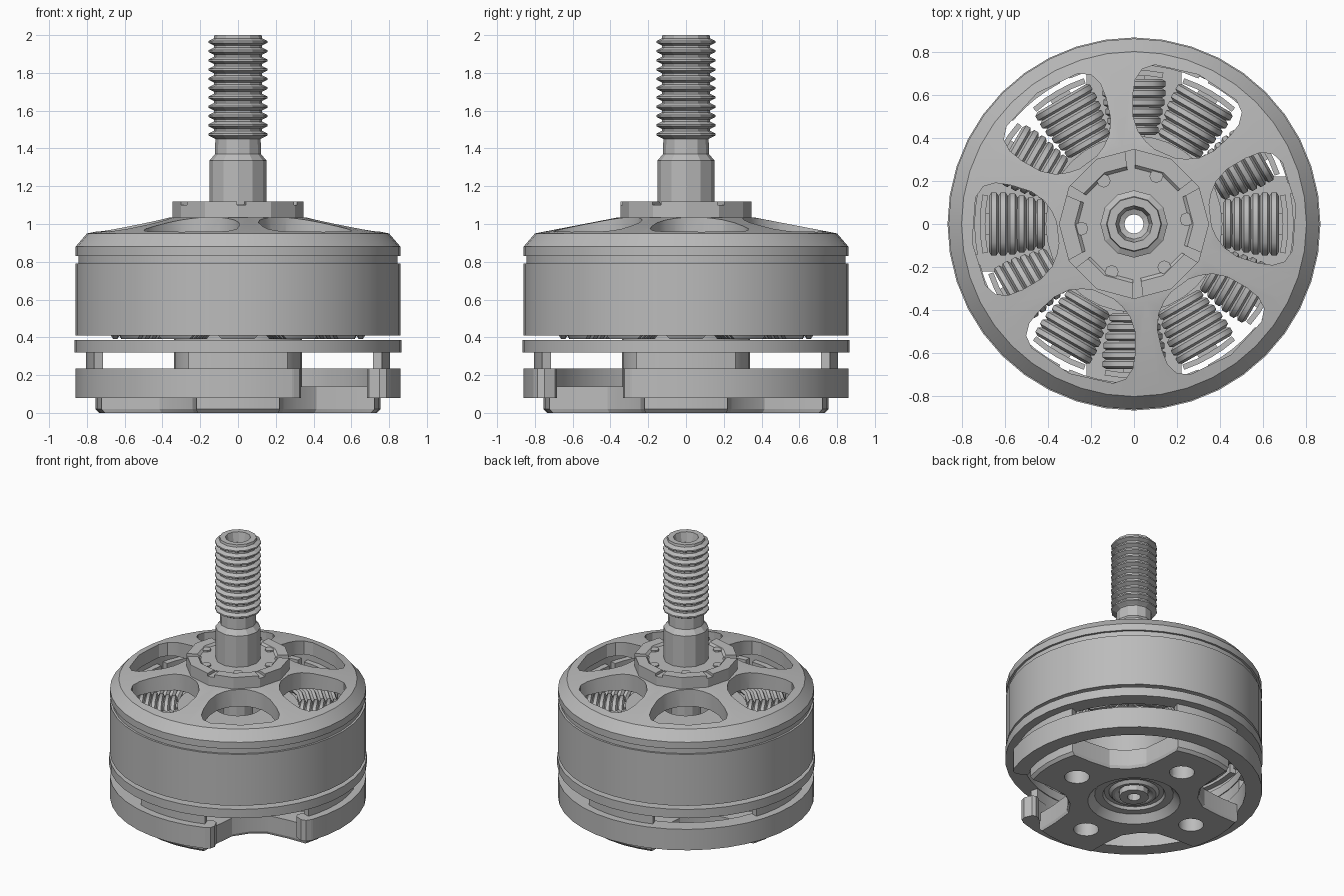
import bpy, bmesh
from math import sin, cos, pi, radians

cube = bpy.data.objects.get("Cube")
if cube:
    bpy.data.objects.remove(cube, do_unlink=True)

metal = bpy.data.materials.new("grey_metal")
metal.use_nodes = True
metal.diffuse_color = (0.5, 0.5, 0.5, 1)
metal.node_tree.nodes["Principled BSDF"].inputs["Base Color"].default_value = (0.5, 0.5, 0.5, 1)


def polar(r, deg):
    return r * cos(radians(deg)), r * sin(radians(deg))


def finish(name, bm, smooth=True):
    bmesh.ops.recalc_face_normals(bm, faces=bm.faces)
    mesh = bpy.data.meshes.new(name)
    bm.to_mesh(mesh)
    bm.free()
    mesh.materials.append(metal)
    ob = bpy.data.objects.new(name, mesh)
    bpy.context.collection.objects.link(ob)
    if smooth:
        shade(ob)
    return ob


def select(ob):
    bpy.ops.object.select_all(action='DESELECT')
    ob.select_set(True)
    bpy.context.view_layer.objects.active = ob


def shade(ob):
    select(ob)
    bpy.ops.object.shade_smooth_by_angle(angle=radians(25))


def lathe(name, profile, segs, smooth=True):
    """Spin a closed (radius, height) outline around z."""
    bm = bmesh.new()
    rings = [[bm.verts.new((*polar(r, 360 * i / segs), z)) for r, z in profile]
             for i in range(segs)]
    n = len(profile)
    for i in range(segs):
        a, b = rings[i], rings[(i + 1) % segs]
        for j in range(n):
            k = (j + 1) % n
            bm.faces.new((a[j], b[j], b[k], a[k]))
    return finish(name, bm, smooth)


def prisms(name, outlines, z0, z1, taper=1):
    """Extrude each outline upward; taper scales the lower end."""
    bm = bmesh.new()
    for pts in outlines:
        low = [bm.verts.new((x * taper, y * taper, z0)) for x, y in pts]
        high = [bm.verts.new((x, y, z1)) for x, y in pts]
        bm.faces.new(low)
        bm.faces.new(high)
        for i in range(len(pts)):
            j = (i + 1) % len(pts)
            bm.faces.new((low[i], low[j], high[j], high[i]))
    return finish(name, bm)


def arc(r0, r1, a0, a1, n):
    steps = [a0 + (a1 - a0) * i / n for i in range(n + 1)]
    return [polar(r1, a) for a in steps] + [polar(r0, a) for a in reversed(steps)]


def cut(ob, outlines, z0, z1):
    cutter = prisms("cutter", outlines, z0, z1)
    cutter.hide_render = True
    mod = ob.modifiers.new("cut", 'BOOLEAN')
    mod.object, mod.operation, mod.solver = cutter, 'DIFFERENCE', 'EXACT'
    select(ob)
    bpy.ops.object.modifier_apply(modifier=mod.name)
    bpy.data.objects.remove(cutter, do_unlink=True)
    shade(ob)


def circle(cx, cy, r, n=16):
    return [(cx + r * cos(2 * pi * i / n), cy + r * sin(2 * pi * i / n)) for i in range(n)]


# Rotating bell with six rounded windows in its sloping top
bell = lathe("bell", [(.1, 1.035), (.36, 1.035), (.8, .95), (.86, .88), (.86, .83),
                      (.845, .83), (.845, .79), (.86, .79), (.86, .41), (.78, .41),
                      (.78, .85), (.74, .865), (.36, .91), (.1, .91)], 40)
half = [(.36, 8), (.385, 15), (.43, 21), (.5, 24), (.6, 24), (.67, 23), (.72, 20.5), (.745, 16)]
window = [(r, -a) for r, a in half] + [(.755, 0)] + [(r, a) for r, a in reversed(half)]
cut(bell, [[polar(r, a + 6.5 + 60 * k) for r, a in window] for k in range(6)], .7, 1.2)

# Magnets lining the bell
prisms("magnets", [arc(.738, .782, a * 360 / 14 - 11, a * 360 / 14 + 11, 4)
                   for a in range(14)], .43, .8)

# Collar with a shallow recess, small notches and studs
collar = lathe("collar", [(.1, 1.0), (.348, 1.0), (.348, 1.12), (.275, 1.12),
                          (.26, 1.105), (.1, 1.105)], 12, False)
cut(collar, [arc(.25, .4, a - 4, a + 4, 1) for a in range(33, 390, 60)], 1.1, 1.2)
prisms("collar_studs", [circle(*polar(.245, a), .032, 8) for a in range(5, 360, 60)], 1.09, 1.115)

# Hollow shaft: lower tube, faceted grip, neck and thread
thread = [(.12, 1.45)]
for i in range(11):
    z = 1.455 + i * .049
    thread += [(.128, z), (.156, z + .014), (.156, z + .024), (.128, z + .038)]
lathe("threaded_shaft", [(.045, .03), (.1, .03), (.1, 1.1), (.152, 1.1), (.152, 1.335),
                         (.122, 1.37)] + thread +
      [(.125, 2.0), (.085, 2.0), (.07, 1.93), (.045, 1.92)], 12, False)

# Stator hub and bearing
lathe("stator_hub", [(.31, 0), (.34, .02), (.34, .42), (.41, .42), (.41, .75), (.16, .75),
                     (.16, .1), (.26, .06)], 32)
lathe("bearing", [(.1, .07), (.13, .05), (.15, .05), (.17, .07), (.2, .07), (.21, .05),
                  (.265, .05), (.265, .16), (.1, .16)], 24)

# Twelve stator teeth with curved tips
slots = range(0, 360, 30)
prisms("stator_tips", [arc(.69, .715, a - 11, a + 11, 4) for a in slots], .43, .76)


def bar(a, r0, r1, w):
    c, s = cos(radians(a)), sin(radians(a))
    return [(r * c - t * s, r * s + t * c) for r, t in ((r0, -w), (r1, -w), (r1, w), (r0, w))]


prisms("stator_teeth", [bar(a, .38, .7, .05) for a in slots], .45, .74)

# Rounded wire loops around every tooth
curve = bpy.data.curves.new("windings", 'CURVE')
curve.dimensions = '3D'
curve.bevel_depth = .023
curve.bevel_resolution = 1
low, top, b = .41, .77, .05
for a in slots:
    c, s = cos(radians(a)), sin(radians(a))
    for i in range(6):
        r = .435 + i * .043
        w = min(r * .22, .128)
        loop = [(-w, low + b), (-w + b, low), (w - b, low), (w, low + b),
                (w, top - b), (w - b, top), (-w + b, top), (-w, top - b)]
        spline = curve.splines.new('POLY')
        spline.points.add(len(loop) - 1)
        spline.use_cyclic_u = True
        for p, (t, z) in zip(spline.points, loop):
            p.co = (r * c - t * s, r * s + t * c, z, 1)
curve.materials.append(metal)
windings = bpy.data.objects.new("windings", curve)
bpy.context.collection.objects.link(windings)
select(windings)
bpy.ops.object.convert(target='MESH')
bpy.ops.object.shade_smooth_by_angle(angle=radians(50))

# Upper base flange and its four posts
lathe("base_flange", [(.75, .32), (.865, .32), (.865, .385), (.75, .385)], 40)
prisms("base_posts", [arc(.755, .805, a - 19, a + 19, 6) for a in range(0, 360, 90)], .1, .35)

# Lower base ring, open at one corner, with rounded prongs at the gap
prisms("base_ring", [arc(.75, .86, -20, 290, 34)], .08, .235)
prong = [(.74, 0), (.74, 3), (.76, 4.5), (.82, 4.5), (.85, 3), (.86, 0)]
prisms("gap_prongs", [[polar(r, side * (25.5 - a) - 45) for r, a in prong]
                      for side in (-1, 1)], .08, .235)

# Four-armed mounting plate with screw holes and a centre recess
outline = []
for k in range(4):
    q = 90 * k
    outline += [polar(.755, q + a) for a in (-17, -9, 0, 9, 17)]
    outline += [polar(.62, q + 21), polar(.48, q + 30), polar(.44, q + 45),
                polar(.48, q + 60), polar(.62, q + 69)]
plate = prisms("mounting_plate", [outline], .02, .14)
foot = prisms("mounting_foot", [outline], 0, .02, .975)
holes = [circle(*polar(.5, a), .085) for a in range(0, 360, 90)] + [circle(0, 0, .31, 32)]
for part in (plate, foot):
    cut(part, holes, -.1, .3)
